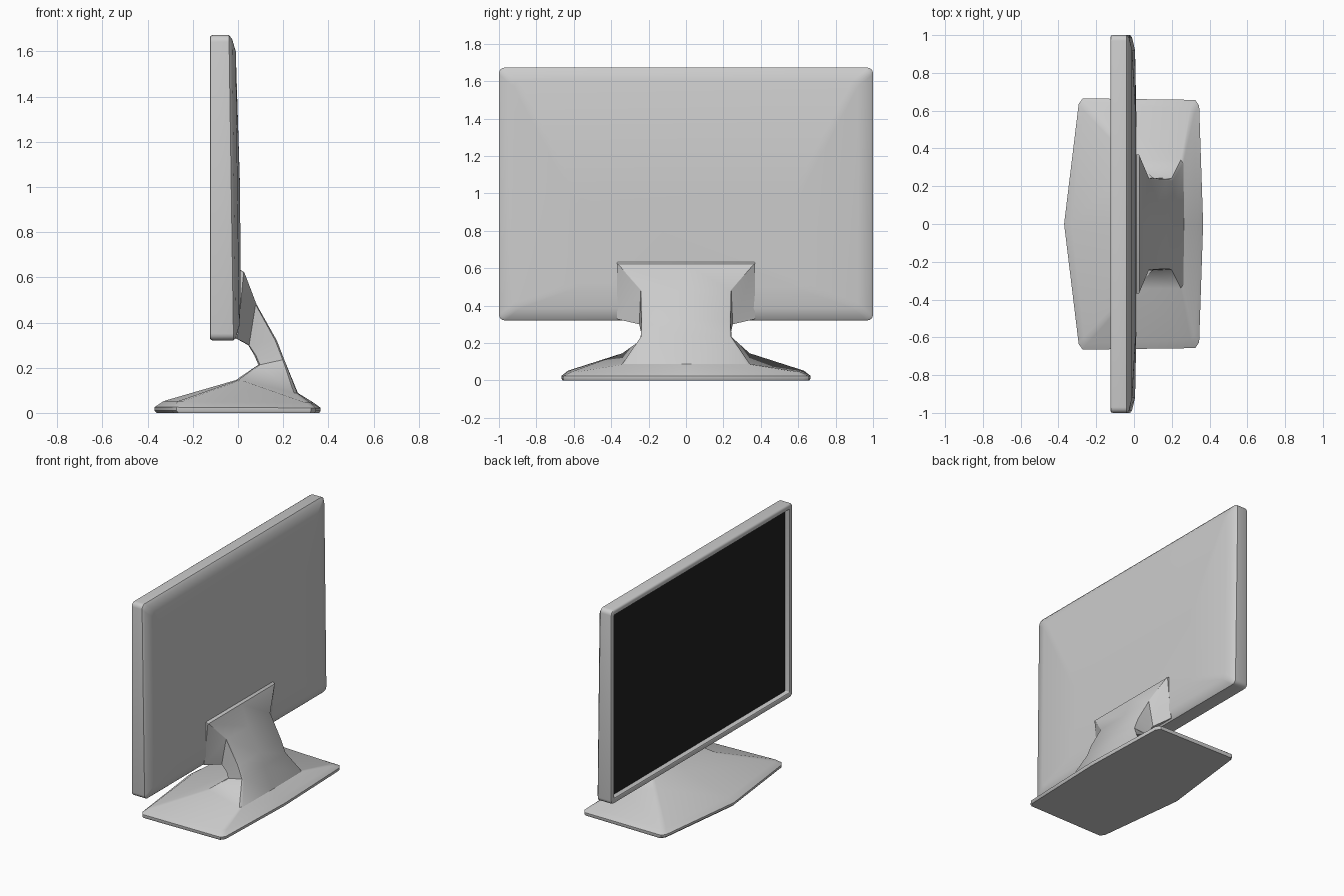
import bpy
import math

if "Cube" in bpy.data.objects:
    bpy.data.objects.remove(bpy.data.objects["Cube"])


def loft(name, rings, cap_start=True, cap_end=True, angle=35):
    """Skin a list of equally sized point rings into one mesh."""
    n = len(rings[0])
    verts = [p for ring in rings for p in ring]
    faces = []
    for i in range(len(rings) - 1):
        for j in range(n):
            k = (j + 1) % n
            faces.append((i * n + j, i * n + k, (i + 1) * n + k, (i + 1) * n + j))
    if cap_start:
        faces.append(tuple(reversed(range(n))))
    if cap_end:
        faces.append(tuple(range(len(verts) - n, len(verts))))
    mesh = bpy.data.meshes.new(name)
    mesh.from_pydata(verts, [], faces)
    obj = bpy.data.objects.new(name, mesh)
    bpy.context.collection.objects.link(obj)
    bpy.ops.object.select_all(action='DESELECT')
    obj.select_set(True)
    bpy.context.view_layer.objects.active = obj
    bpy.ops.object.mode_set(mode='EDIT')
    bpy.ops.mesh.select_all(action='SELECT')
    bpy.ops.mesh.normals_make_consistent(inside=False)
    bpy.ops.object.mode_set(mode='OBJECT')
    bpy.ops.object.shade_smooth_by_angle(angle=math.radians(angle))
    return obj


def rounded_rect(x_low, x_high, half, z0, z1, r, seg=4):
    """Rounded rectangle in the yz plane, leaning from x_low to x_high."""
    pts = []
    corners = ((half - r, z1 - r), (r - half, z1 - r),
               (r - half, z0 + r), (half - r, z0 + r))
    for q, (cy, cz) in enumerate(corners):
        for s in range(seg + 1):
            a = math.radians(90 * (q + s / seg))
            y, z = cy + r * math.cos(a), cz + r * math.sin(a)
            pts.append((x_low + (x_high - x_low) * (z - z0) / (z1 - z0), y, z))
    return pts


def stand_ring(front, back, bow_f, bow_b, r):
    """Mirrored section: front and back (x, half width, z), bowed at the middle."""
    fx, fy, fz = front
    bx, by, bz = back
    half = [(fx, fy - r, fz), (fx + r * 0.7, fy, fz),
            (bx - r * 0.7, by, bz), (bx, by - r, bz)]
    other = [(x, -y, z) for x, y, z in reversed(half)]
    return [(fx - bow_f, 0, fz)] + half + [(bx + bow_b, 0, bz)] + other


# Display housing: recess, bezel, sides and softly domed back
loft("display_housing", [
    rounded_rect(-0.085, -0.085, 0.965, 0.357, 1.635, 0.006),
    rounded_rect(-0.122, -0.122, 0.965, 0.357, 1.635, 0.006),
    rounded_rect(-0.125, -0.125, 0.970, 0.352, 1.640, 0.010),
    rounded_rect(-0.125, -0.125, 0.990, 0.331, 1.661, 0.025),
    rounded_rect(-0.121, -0.121, 0.997, 0.324, 1.668, 0.028),
    rounded_rect(-0.113, -0.113, 1.000, 0.321, 1.672, 0.030),
    rounded_rect(-0.020, -0.040, 1.000, 0.321, 1.672, 0.030),
    rounded_rect(-0.010, -0.026, 0.988, 0.330, 1.655, 0.030),
    rounded_rect(0.006, -0.010, 0.920, 0.385, 1.600, 0.030),
    rounded_rect(0.012, 0.009, 0.600, 0.500, 1.000, 0.030),
])

# Dark screen sitting in the recess
screen = loft("screen", [
    rounded_rect(-0.088, -0.088, 0.964, 0.358, 1.634, 0.006),
    rounded_rect(-0.084, -0.084, 0.964, 0.358, 1.634, 0.006),
])
dark = bpy.data.materials.new("screen_black")
dark.diffuse_color = (0.015, 0.015, 0.015, 1)
dark.use_nodes = True
dark.node_tree.nodes["Principled BSDF"].inputs["Base Color"].default_value = dark.diffuse_color
screen.data.materials.append(dark)

# Stand: base plate flowing into a curved neck and a flared mounting plate
loft("stand", [
    stand_ring((-0.285, 0.660, 0.00), (0.340, 0.652, 0.00), 0.075, 0.020, 0.03),
    stand_ring((-0.293, 0.665, 0.01), (0.345, 0.657, 0.01), 0.077, 0.021, 0.03),
    stand_ring((-0.293, 0.665, 0.025), (0.345, 0.657, 0.022), 0.077, 0.021, 0.03),
    stand_ring((-0.265, 0.630, 0.052), (0.320, 0.615, 0.045), 0.065, 0.015, 0.03),
    stand_ring((0.000, 0.340, 0.145), (0.262, 0.340, 0.088), 0.010, 0.003, 0.02),
    stand_ring((0.090, 0.245, 0.213), (0.205, 0.240, 0.235), 0.0, 0.0, 0.01),
    stand_ring((0.072, 0.240, 0.255), (0.172, 0.238, 0.320), 0.0, 0.0, 0.01),
    stand_ring((0.045, 0.250, 0.300), (0.082, 0.242, 0.480), 0.0, 0.0, 0.006),
    stand_ring((-0.006, 0.370, 0.328), (0.028, 0.368, 0.622), 0.0, 0.0, 0.004),
    stand_ring((-0.010, 0.370, 0.330), (0.012, 0.368, 0.632), 0.0, 0.0, 0.004),
])
